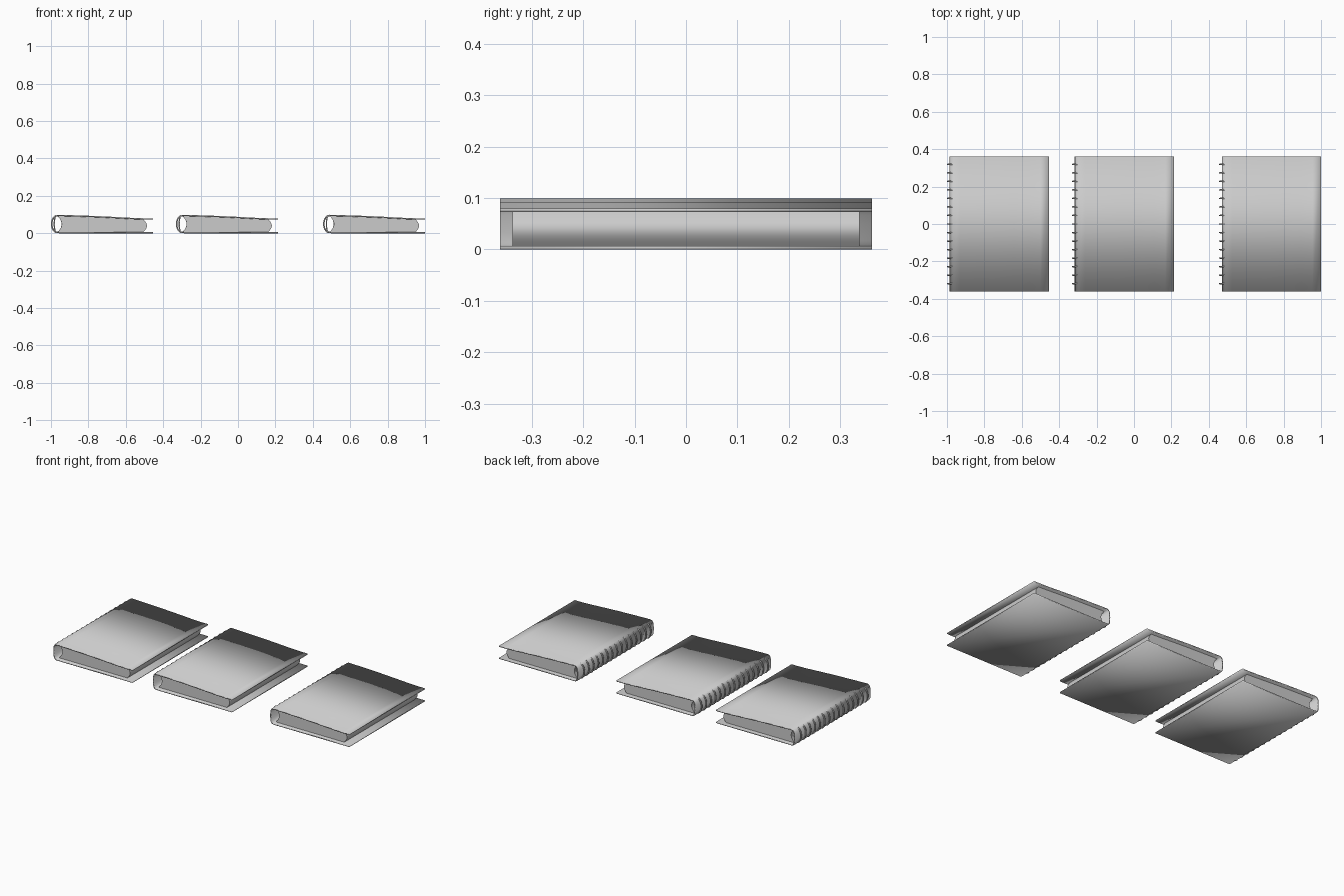
import bpy, math

if "Cube" in bpy.data.objects:
    bpy.data.objects.remove(bpy.data.objects["Cube"])

HALF_COVER = 0.362   # half depth of covers (y)
HALF_PAGES = 0.338   # half depth of page block (y)
T = 0.007            # cover thickness


def finish(ob, angle=35):
    bpy.ops.object.select_all(action='DESELECT')
    ob.select_set(True)
    bpy.context.view_layer.objects.active = ob
    bpy.ops.object.shade_smooth_by_angle(angle=math.radians(angle))


def extrude_profile(name, pts, half, dx, closed):
    """Sweep an x/z profile along y; closed profiles get end caps."""
    n = len(pts)
    verts = [(x + dx, -half, z) for x, z in pts] + [(x + dx, half, z) for x, z in pts]
    last = n if closed else n - 1
    faces = [(i, (i + 1) % n, (i + 1) % n + n, i + n) for i in range(last)]
    if closed:
        faces += [tuple(reversed(range(n))), tuple(range(n, 2 * n))]
    me = bpy.data.meshes.new(name)
    me.from_pydata(verts, [], faces)
    ob = bpy.data.objects.new(name, me)
    bpy.context.collection.objects.link(ob)
    return ob


def bow(x, z0, z1, bulge, n=10):
    """Vertical edge bowed sideways in x."""
    return [(x + bulge * math.sin(math.pi * i / n), z0 + (z1 - z0) * i / n)
            for i in range(n + 1)]


# upper cover: level at the spine, dropping gently to the fore edge
TOP = [(-0.964, 0.0955), (-0.93, 0.0945), (-0.85, 0.092), (-0.75, 0.0885),
       (-0.64, 0.083), (-0.56, 0.0785), (-0.50, 0.0765), (-0.455, 0.0765)]
SPINE = [(-0.973, 0.0065), (-0.979, 0.016), (-0.9815, 0.032), (-0.982, 0.0495),
         (-0.9815, 0.067), (-0.979, 0.083), (-0.973, 0.0925)]


def make_book(i, dx):
    # wrap-around cover: bottom, rounded spine, top
    wrap = [(-0.455, T / 2), (-0.964, T / 2)] + SPINE + TOP
    cover = extrude_profile(f"cover_{i}", wrap, HALF_COVER, dx, False)
    sol = cover.modifiers.new("thickness", 'SOLIDIFY')
    sol.thickness = T
    sol.offset = 0
    finish(cover)

    # page block: hollow at the spine, bulging at the fore edge
    under = [(x, z - T / 2) for x, z in TOP[1:-2]]
    profile = (bow(-0.505, T, 0.0735, 0.018)
               + under[::-1]
               + bow(-0.963, 0.0915, T, 0.021))
    finish(extrude_profile(f"pages_{i}", profile, HALF_PAGES, dx, True))

    # row of binding rings
    cu = bpy.data.curves.new(f"binding_rings_{i}", 'CURVE')
    cu.dimensions = '3D'
    cu.bevel_depth = 0.004
    cu.bevel_resolution = 2
    n = 28
    for k in range(-7, 8):
        sp = cu.splines.new('POLY')
        sp.points.add(n - 1)
        for j, p in enumerate(sp.points):
            a = 2 * math.pi * j / n
            p.co = (dx - 0.968 + 0.028 * math.cos(a), k * 0.0455,
                    0.0495 + 0.0445 * math.sin(a), 1)
        sp.use_cyclic_u = True
    bpy.context.collection.objects.link(bpy.data.objects.new(cu.name, cu))


for i, dx in enumerate((0.0, 0.668, 1.455), 1):
    make_book(i, dx)
